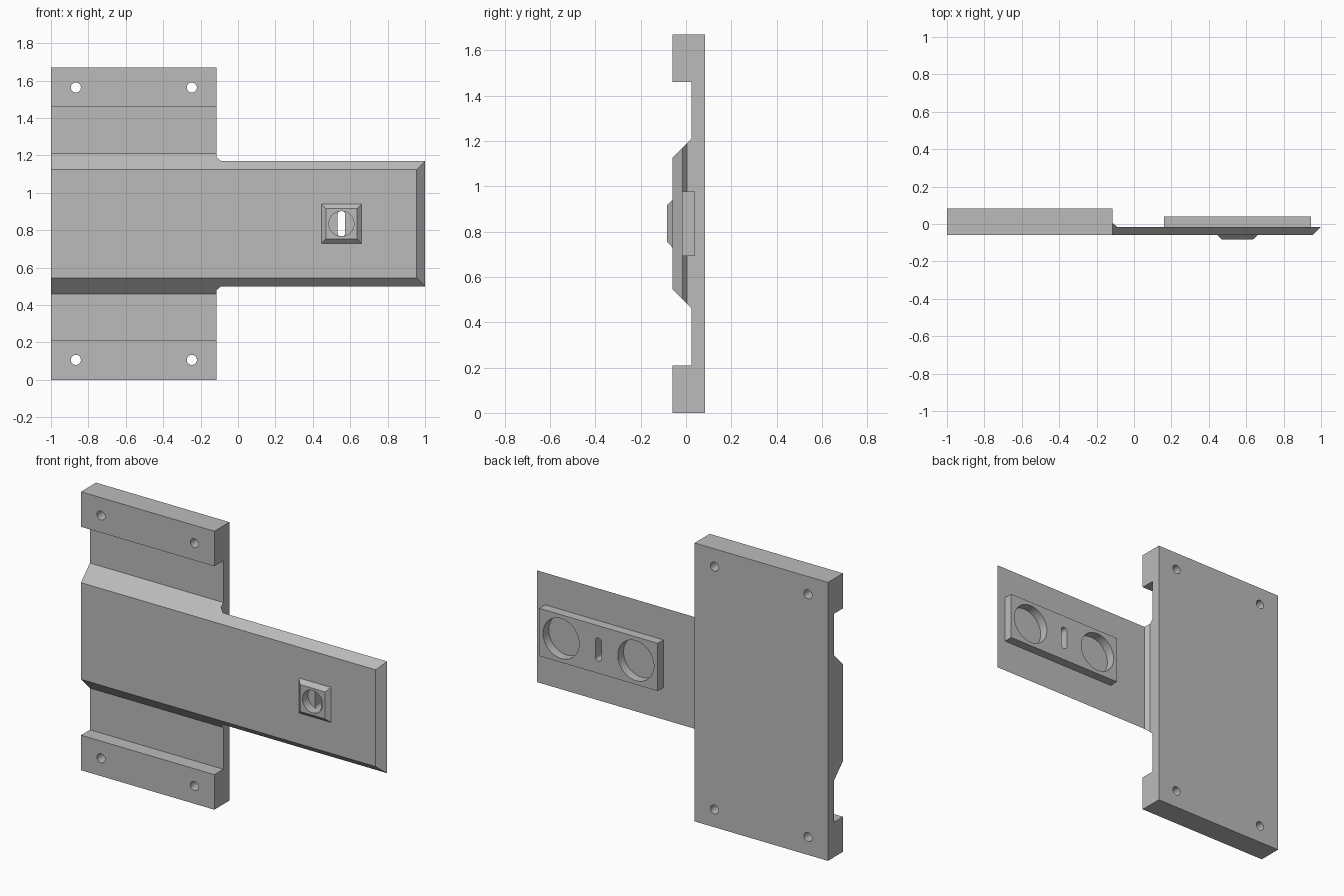
import bpy
import bmesh
from math import pi, sin, cos

if "Cube" in bpy.data.objects:
    bpy.data.objects.remove(bpy.data.objects["Cube"], do_unlink=True)

grey = bpy.data.materials.new("plain grey")
grey.use_nodes = True
grey.diffuse_color = (0.5, 0.5, 0.5, 1)
grey.node_tree.nodes["Principled BSDF"].inputs["Base Color"].default_value = (0.5, 0.5, 0.5, 1)

MID = 0.835          # height of the arm's centre line
KEY_X = 0.553        # centre of the key slot
FRONT, BACK = -0.06, -0.015   # arm faces
BOSS, BLOCK = -0.083, 0.04    # outer faces of boss and rear block
JOINT = -0.115       # side of the plate where the arm starts


def loft(name, rings):
    """Closed solid through rings of equal point count."""
    bm = bmesh.new()
    loops = [[bm.verts.new(p) for p in ring] for ring in rings]
    for a, b in zip(loops, loops[1:]):
        for i in range(len(a)):
            j = (i + 1) % len(a)
            bm.faces.new((a[i], a[j], b[j], b[i]))
    bm.faces.new(loops[0])
    bm.faces.new(loops[-1])
    bmesh.ops.recalc_face_normals(bm, faces=bm.faces)
    mesh = bpy.data.meshes.new(name)
    bm.to_mesh(mesh)
    bm.free()
    mesh.materials.append(grey)
    obj = bpy.data.objects.new(name, mesh)
    bpy.context.collection.objects.link(obj)
    return obj


def rectangle(x, z, half_x, half_z, y):
    return [(x + sx * half_x, y, z + sz * half_z)
            for sx, sz in ((-1, -1), (1, -1), (1, 1), (-1, 1))]


def rod(x, z, radius, y0, y1, stretch=0.0, steps=40):
    """Round cutter along y; stretch lengthens it upright into a slot."""
    def ring(y):
        pts = []
        for i in range(steps):
            a = 2 * pi * (i + 0.5) / steps
            shift = stretch if sin(a) > 0 else -stretch
            pts.append((x + radius * cos(a), y, z + radius * sin(a) + shift))
        return pts
    return loft("cutter", [ring(y0), ring(y1)])


def cut(obj, *cutters):
    for cutter in cutters:
        cutter.hide_render = True
        mod = obj.modifiers.new("hole", "BOOLEAN")
        mod.operation = "DIFFERENCE"
        mod.solver = "EXACT"
        mod.object = cutter
        bpy.context.view_layer.objects.active = obj
        bpy.ops.object.modifier_apply(modifier=mod.name)
        bpy.data.objects.remove(cutter, do_unlink=True)


# Mounting plate: lower half of the side profile, mirrored about the middle
half = [(0.083, 0), (FRONT, 0), (FRONT, 0.21), (0.025, 0.21), (0.025, 0.46), (FRONT, 0.545)]
profile = half + [(y, 2 * MID - z) for y, z in reversed(half)]
plate = loft("mounting_plate", [[(x, y, z) for y, z in profile] for x in (-1, JOINT)])
cut(plate, *[rod(x, z, 0.027, -0.2, 0.2, steps=24)
             for x in (-0.867, -0.247) for z in (0.107, 1.563)])


# Arm: sloped edges at 45 degrees, flared foot, sloped tip
def arm_section(x_front, x_back, y_back):
    low = 0.29
    wide = low + y_back - FRONT
    return [(x_back, y_back, MID - wide), (x_front, FRONT, MID - low),
            (x_front, FRONT, MID + low), (x_back, y_back, MID + wide)]


arm = loft("arm", [arm_section(JOINT, JOINT, 0.005),
                   arm_section(-0.09, -0.09, BACK),
                   arm_section(0.955, 1.0, BACK)])
cut(arm, rod(KEY_X, MID, 0.067, -0.2, -0.03),
    rod(KEY_X, MID, 0.02, -0.2, 0.2, stretch=0.049))

# Tapered boss around the front key hole
boss = loft("key_boss", [rectangle(KEY_X, MID, 0.107, 0.105, FRONT),
                         rectangle(KEY_X, MID, 0.083, 0.081, BOSS)])
cut(boss, rod(KEY_X, MID, 0.067, -0.2, 0.2))

# Rear block with two round pockets and the key slot
block = loft("rear_block", [rectangle(KEY_X, MID, 0.393, 0.143, BACK),
                            rectangle(KEY_X, MID, 0.393, 0.143, BLOCK)])
cut(block, rod(KEY_X - 0.248, MID, 0.12, -0.2, 0.2),
    rod(KEY_X + 0.248, MID, 0.12, -0.2, 0.2),
    rod(KEY_X, MID, 0.02, -0.2, 0.2, stretch=0.049))

# Smooth hole walls, crisp edges elsewhere
for obj in (plate, arm, boss, block):
    bpy.ops.object.select_all(action="DESELECT")
    obj.select_set(True)
    bpy.context.view_layer.objects.active = obj
    bpy.ops.object.shade_smooth_by_angle(angle=pi / 7)
